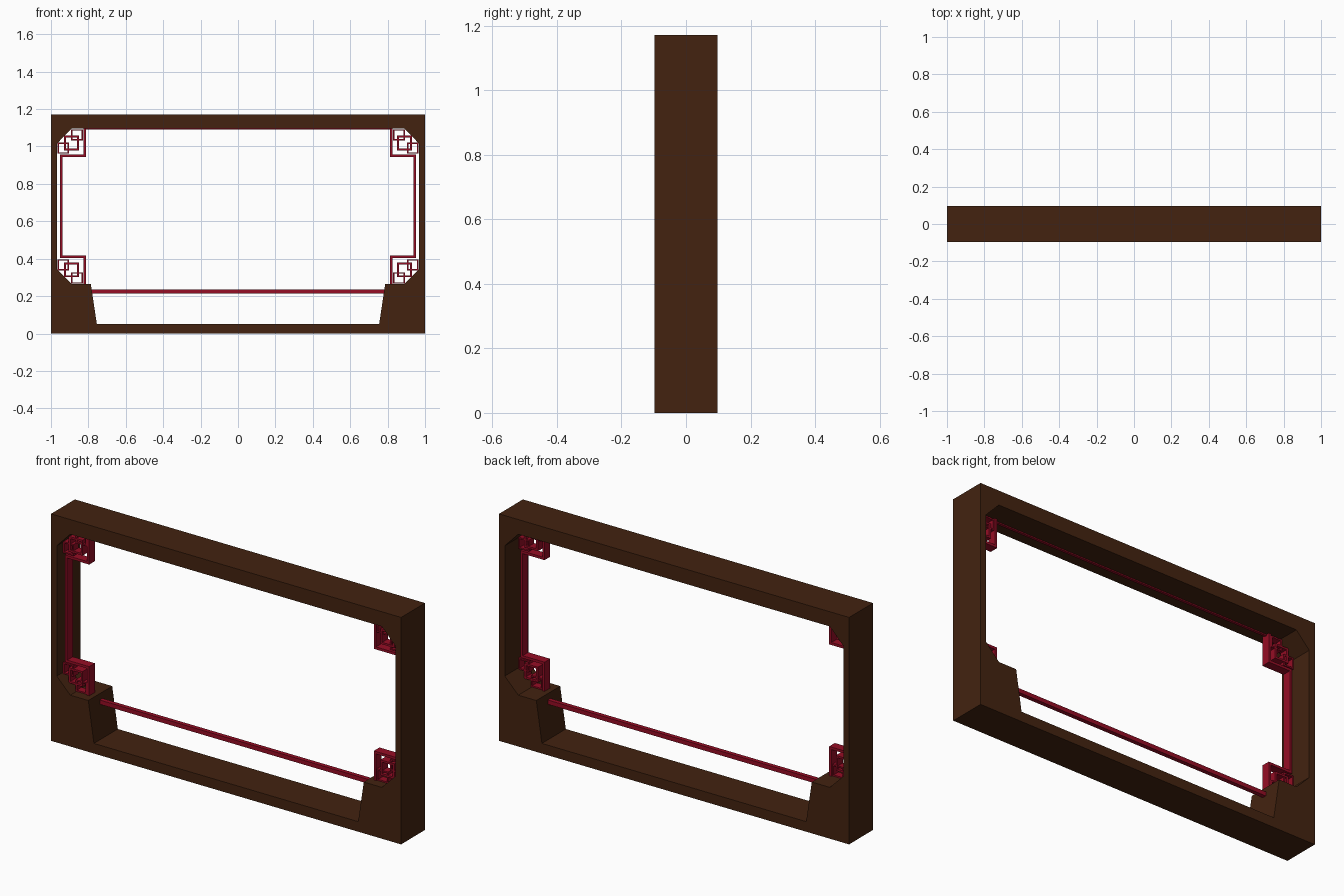
import bpy, bmesh

if "Cube" in bpy.data.objects:
    bpy.data.objects.remove(bpy.data.objects["Cube"])


def mat(name, col):
    m = bpy.data.materials.new(name)
    m.diffuse_color = (*col, 1)
    m.use_nodes = True
    m.node_tree.nodes["Principled BSDF"].inputs["Base Color"].default_value = m.diffuse_color
    return m


WOOD = mat("dark_wood", (0.056, 0.0165, 0.005))
RED = mat("deep_red", (0.30, 0.004, 0.018))


def finish(name, bm, m):
    bmesh.ops.recalc_face_normals(bm, faces=bm.faces)
    me = bpy.data.meshes.new(name)
    bm.to_mesh(me)
    bm.free()
    me.materials.append(m)
    ob = bpy.data.objects.new(name, me)
    bpy.context.collection.objects.link(ob)
    return ob


def box(bm, x0, x1, y0, y1, z0, z1):
    v = bmesh.ops.create_cube(bm, size=1)["verts"]
    bmesh.ops.scale(bm, vec=(x1 - x0, y1 - y0, z1 - z0), verts=v)
    bmesh.ops.translate(bm, vec=((x0 + x1) / 2, (y0 + y1) / 2, (z0 + z1) / 2), verts=v)


# Wooden frame: outer rectangle joined to the stepped, chamfered opening
D, H = 0.0975, 1.172
left = [(-0.755, 0.052), (-0.787, 0.265), (-0.89, 0.265), (-0.967, 0.343),
        (-0.967, 1.016), (-0.89, 1.096)]
inner = left + [(-x, z) for x, z in reversed(left)]
outer = [(-1, 0), (-1, 0.265), (-1, 0.265), (-1, 0.343), (-1, 1.016), (-1, H)]
outer = outer + [(-x, z) for x, z in reversed(outer)]
bm = bmesh.new()
rings = [[bm.verts.new((x, y, z)) for x, z in loop]
         for loop, y in ((outer, -D), (inner, -D), (inner, D), (outer, D))]
n = len(inner)
for r in range(4):
    a, b = rings[r], rings[(r + 1) % 4]
    for i in range(n):
        j = (i + 1) % n
        bm.faces.new((a[i], a[j], b[j], b[i]))
bmesh.ops.remove_doubles(bm, verts=bm.verts, dist=1e-5)
finish("wooden_frame", bm, WOOD)

# Fretwork depth range and mirror height
Y0, Y1, ZM = -0.053, -0.007, 0.6795


def ring(bm, x0, x1, z0, z1, t, inset):
    y0, y1 = Y0 + inset, Y1 - inset
    box(bm, x0, x1, y0, y1, z0, z0 + t)
    box(bm, x0, x1, y0, y1, z1 - t, z1)
    box(bm, x0, x0 + t, y0, y1, z0 + t, z1 - t)
    box(bm, x1 - t, x1, y0, y1, z0 + t, z1 - t)


# Corner fretwork, built top left then mirrored to the four corners
for sx in (1, -1):
    for sz in (1, -1):
        bm = bmesh.new()
        box(bm, -0.826, -0.813, Y0, Y1, 0.943, 1.096)
        box(bm, -0.951, -0.826, Y0, Y1, 0.943, 0.956)
        ring(bm, -0.930, -0.851, 0.979, 1.058, 0.010, 0.0)
        ring(bm, -0.893, -0.829, 1.032, 1.092, 0.007, 0.003)
        ring(bm, -0.964, -0.904, 0.962, 1.021, 0.007, 0.003)
        for v in bm.verts:
            v.co.x *= sx
            v.co.z = ZM + (v.co.z - ZM) * sz
        finish(("upper" if sz > 0 else "lower") + ("_left" if sx > 0 else "_right")
               + "_fretwork", bm, RED)

# Upright side strips between the corner pieces
for s, name in ((-1, "left_side_strip"), (1, "right_side_strip")):
    bm = bmesh.new()
    box(bm, s * 0.945 - 0.0065, s * 0.945 + 0.0065, Y0, Y1, 0.416, 0.943)
    finish(name, bm, RED)

# Slim strip under the top beam and the low rail between the feet
bm = bmesh.new()
box(bm, -0.813, 0.813, -0.037, -0.023, 1.090, 1.10)
finish("top_strip", bm, RED)
bm = bmesh.new()
box(bm, -0.79, 0.79, -0.011, 0.011, 0.214, 0.236)
finish("low_rail", bm, RED)
